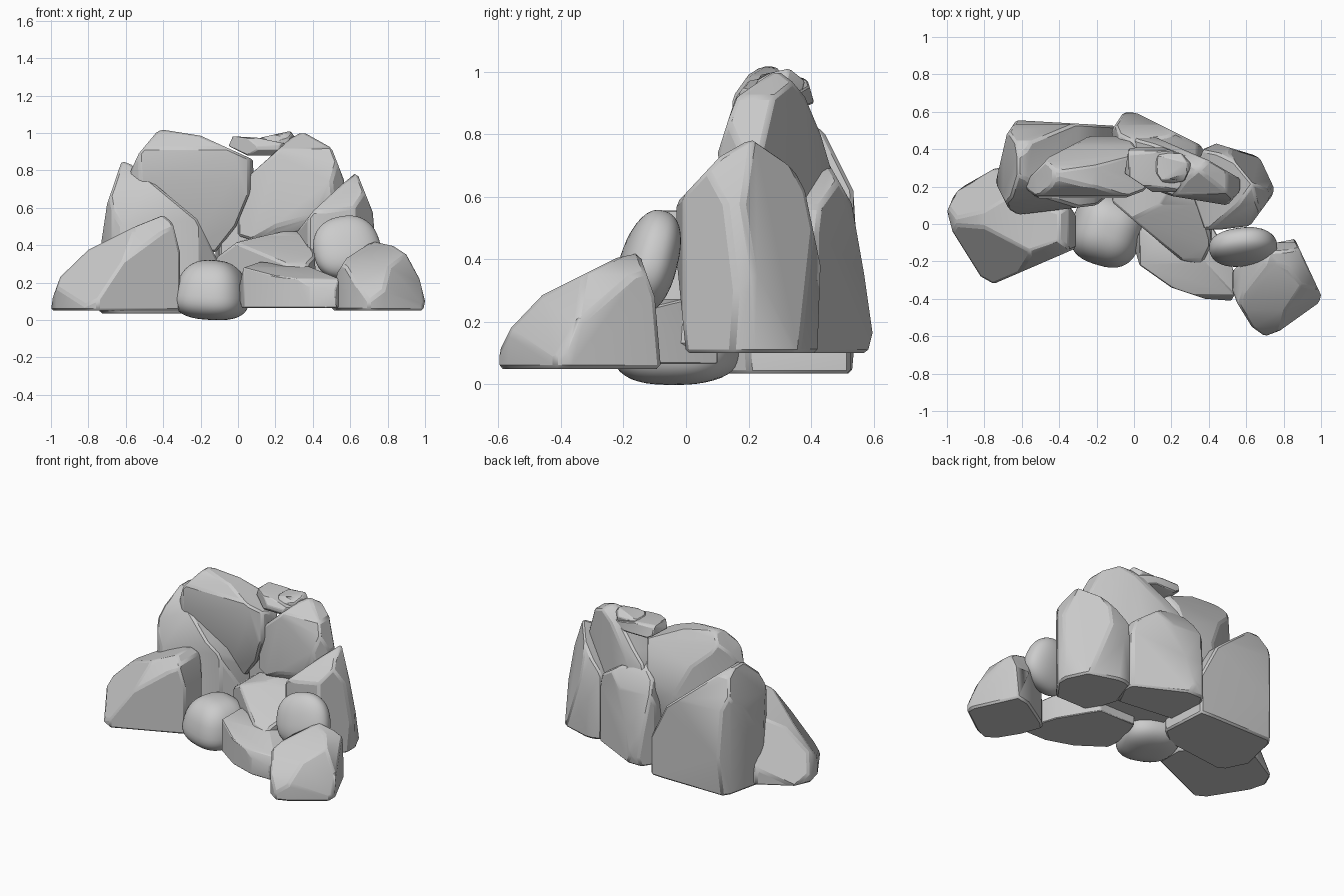
import bpy, bmesh
from math import copysign
from mathutils import Vector, Matrix, Euler


def hull(coords, merge=0.0005):
    bm = bmesh.new()
    for c in coords:
        bm.verts.new(c)
    bmesh.ops.remove_doubles(bm, verts=bm.verts[:], dist=merge)
    bmesh.ops.convex_hull(bm, input=bm.verts[:])
    loose = [v for v in bm.verts if not v.link_faces]
    bmesh.ops.delete(bm, geom=loose, context='VERTS')
    bmesh.ops.dissolve_limit(bm, angle_limit=0.02, verts=bm.verts[:], edges=bm.edges[:])
    return bm


def cut(coords, co, no):
    """Slice off everything on the normal side of a plane."""
    bm = hull(coords)
    bmesh.ops.bisect_plane(bm, geom=bm.verts[:] + bm.edges[:] + bm.faces[:],
                           plane_co=co, plane_no=Vector(no).normalized(), clear_outer=True)
    coords = [v.co.copy() for v in bm.verts]
    bm.free()
    return coords


def finish(name, bm, angle, bevel=0.0):
    bmesh.ops.recalc_face_normals(bm, faces=bm.faces[:])
    mesh = bpy.data.meshes.new(name)
    bm.to_mesh(mesh)
    bm.free()
    ob = bpy.data.objects.new(name, mesh)
    bpy.context.collection.objects.link(ob)
    bpy.ops.object.select_all(action='DESELECT')
    ob.select_set(True)
    bpy.context.view_layer.objects.active = ob
    if bevel:
        mod = ob.modifiers.new("worn_edges", 'BEVEL')
        mod.width = bevel
        mod.segments = 1
        mod.limit_method = 'ANGLE'
        mod.angle_limit = 0.5
    bpy.ops.object.shade_smooth_by_angle(angle=angle)
    return ob


def rock(name, front, side, top, chips=(), bevel=0.012):
    """Chisel a block down to its front (x,z), side (y,z) and top (x,y) outlines."""
    coords = [(x, y, z) for x in (-2, 2) for y in (-2, 2) for z in (-2, 2)]
    for outline, (a, b) in ((front, (0, 2)), (side, (1, 2)), (top, (0, 1))):
        centre = sum((Vector(p) for p in outline), Vector((0, 0))) / len(outline)
        for p, q in zip(outline, outline[1:] + outline[:1]):
            p, q = Vector(p), Vector(q)
            n = Vector((q.y - p.y, p.x - q.x))
            if n.dot(centre - p) > 0:
                n = -n
            co, no = Vector((0, 0, 0)), Vector((0, 0, 0))
            co[a], co[b], no[a], no[b] = p.x, p.y, n.x, n.y
            coords = cut(coords, co, no)
    for co, no in chips:
        coords = cut(coords, co, no)
    return finish(name, hull(coords, 0.02), 0.5, bevel)


def pebble(name, centre, radii, rot, power=0.8, taper=0.0):
    """Rounded, slightly boxy stone, narrower towards its top."""
    bm = bmesh.new()
    bmesh.ops.create_icosphere(bm, subdivisions=4, radius=1)
    for v in bm.verts:
        x, y, z = [copysign(abs(c) ** power, c) for c in v.co]
        s = 1 - taper * z
        v.co = Vector((x * s * radii[0], y * s * radii[1], z * radii[2]))
    bm.transform(Matrix.Translation(centre) @ Euler(rot).to_matrix().to_4x4())
    return finish(name, bm, 0.8)


# Big rocks standing on the ground
rock("left_front_boulder",
     [(-1, .05), (-.99, .12), (-.95, .23), (-.8, .375), (-.56, .495), (-.4, .56), (-.35, .52), (-.31, .36), (-.31, .05)],
     [(-.325, .05), (-.32, .14), (-.27, .3), (-.17, .47), (-.09, .56), (.06, .56), (.2, .38), (.29, .18), (.31, .05)],
     [(-1, .07), (-.95, .18), (-.74, .3), (-.5, .28), (-.31, .05), (-.31, -.13), (-.75, -.32), (-.82, -.28), (-.97, -.04)],
     [((-.88, -.2, .1), (-1, -1, .95)), ((-.85, .24, .1), (-1, 1, .8))])
rock("left_back_boulder",
     [(-.74, .035), (-.73, .42), (-.7, .62), (-.62, .855), (-.57, .83), (-.22, .54), (-.1, .3), (-.08, .035)],
     [(.05, .035), (.05, .5), (.14, .74), (.26, .85), (.36, .85), (.44, .81), (.535, .62), (.555, .3), (.53, .035)],
     [(-.74, .22), (-.68, .48), (-.63, .555), (-.1, .525), (-.08, .2), (-.2, .1), (-.62, .05), (-.67, .08)])
rock("right_back_boulder",
     [(.3, .1), (.3, .45), (.4, .58), (.55, .72), (.635, .79), (.66, .73), (.72, .58), (.745, .3), (.735, .1)],
     [(0, .1), (-.03, .4), (-.03, .58), (.11, .73), (.2, .79), (.29, .79), (.38, .62), (.43, .38), (.42, .1)],
     [(.38, -.04), (.62, -.01), (.745, .16), (.745, .2), (.67, .36), (.44, .43), (.37, .4), (.3, .2)],
     [((.7, .31, .15), (1, 1, .25))])
rock("centre_back_boulder",
     [(-.12, .1), (-.12, .5), (-.08, .66), (0, .73), (.18, .68), (.34, .57), (.38, .4), (.37, .1)],
     [(.2, .1), (.2, .7), (.4, .74), (.46, .7), (.54, .56), (.57, .35), (.6, .18), (.58, .1)],
     [(-.12, .5), (-.05, .605), (.02, .59), (.36, .42), (.38, .36), (.3, .2), (-.1, .25)])
rock("right_front_boulder",
     [(.5, .05), (.53, .25), (.58, .33), (.72, .42), (.83, .395), (.9, .35), (.97, .22), (1, .1), (.99, .05)],
     [(-.6, .05), (-.6, .1), (-.56, .18), (-.46, .285), (-.22, .405), (-.15, .42), (-.1, .28), (-.08, .05)],
     [(.5, -.28), (.55, -.42), (.63, -.55), (.7, -.6), (.78, -.57), (.99, -.42), (1, -.38), (.86, -.08), (.76, -.1), (.55, -.23)],
     [((.9, -.5, .1), (1, -1, .7))])

# Leaning slabs that form the upper wall
rock("upper_left_slab",
     [(-.6, .74), (-.53, .89), (-.43, 1.01), (-.31, 1.035), (-.2, .985), (.02, .95), (.08, .85), (.085, .73), (-.01, .5), (-.12, .36), (-.25, .38), (-.5, .64)],
     [(.14, .74), (.15, .92), (.2, .99), (.27, 1.035), (.32, .98), (.42, .8), (.47, .6), (.42, .34), (.26, .34)],
     [(-.6, .21), (-.52, .14), (-.1, .12), (.06, .18), (.1, .28), (-.02, .45), (-.2, .49), (-.45, .36)])
rock("upper_right_slab",
     [(0, .45), (0, .7), (.08, .86), (.28, .97), (.33, 1.015), (.5, .92), (.57, .74), (.52, .58), (.37, .48), (.1, .42)],
     [(.1, .74), (.16, .92), (.25, .98), (.3, 1.015), (.38, .92), (.43, .8), (.49, .6), (.4, .42), (.2, .42), (.12, .55)],
     [(0, .22), (.2, .15), (.5, .1), (.57, .18), (.57, .24), (.4, .34), (.1, .47), (0, .46)])

# Small cap stones on the summit
rock("summit_slab",
     [(-.05, .93), (-.02, 1.0), (.1, .975), (.29, .965), (.31, .92), (.27, .88), (.05, .88)],
     [(.16, .92), (.2, .97), (.34, 1.0), (.39, .97), (.41, .9), (.36, .88), (.2, .88)],
     [(-.05, .27), (-.02, .46), (.04, .45), (.3, .36), (.31, .28), (.22, .17), (.1, .17)], (), .005)
rock("summit_stone",
     [(.1, .94), (.12, .975), (.28, 1.01), (.31, .97), (.28, .93), (.15, .93)],
     [(.21, .94), (.24, .99), (.33, 1.01), (.38, .97), (.37, .93), (.24, .93)],
     [(.1, .3), (.13, .37), (.24, .39), (.31, .32), (.27, .23), (.16, .21)], (), .005)

# Steps in the hollow
rock("upper_step",
     [(-.12, .12), (-.12, .33), (0, .42), (.3, .485), (.36, .45), (.41, .36), (.42, .12)],
     [(-.26, .12), (-.25, .24), (-.18, .31), (.1, .45), (.2, .485), (.35, .48), (.4, .12)],
     [(-.12, .12), (.02, 0), (.26, -.2), (.36, -.22), (.42, -.1), (.42, .2), (.3, .36), (-.08, .36)])
rock("lower_step",
     [(.02, .065), (0, .15), (.03, .28), (.12, .31), (.38, .285), (.54, .22), (.56, .15), (.54, .065)],
     [(-.4, .065), (-.41, .16), (-.38, .22), (-.22, .28), (-.1, .31), (.1, .25), (.12, .065)],
     [(0, -.12), (.03, -.22), (.2, -.34), (.38, -.4), (.52, -.41), (.56, -.34), (.5, -.15), (.35, .1), (.08, .1)])

# Rounded stones
pebble("front_round_stone", (-.14, -.03, .16), (.185, .19, .16), (0, .06, -.3), .75, .18)
pebble("right_round_stone", (.58, -.12, .39), (.18, .09, .17), (-.3, -.2, .15), .85, .06)
